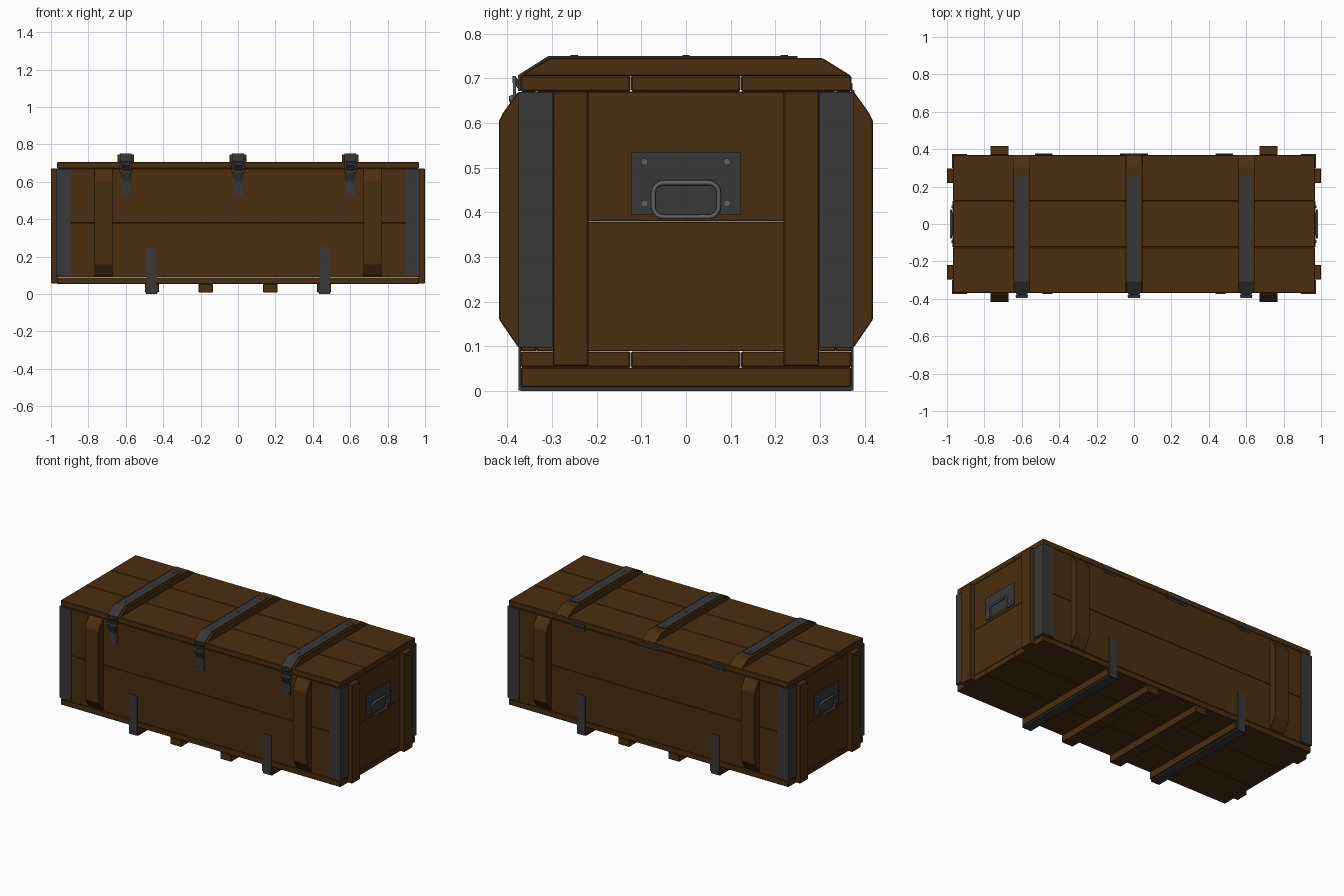
import bpy, bmesh, math
from mathutils import Vector

if "Cube" in bpy.data.objects:
    bpy.data.objects.remove(bpy.data.objects["Cube"])


def material(name, rgb):
    m = bpy.data.materials.new(name)
    m.diffuse_color = (*rgb, 1)
    m.use_nodes = True
    m.node_tree.nodes["Principled BSDF"].inputs["Base Color"].default_value = m.diffuse_color
    return m


WOOD = material("brown wood", (0.072, 0.027, 0.005))
IRON = material("dark iron", (0.040, 0.040, 0.041))
STEEL = material("worn steel", (0.12, 0.12, 0.12))


def finish(name, bm, mat, bevel=0.0):
    bmesh.ops.recalc_face_normals(bm, faces=bm.faces)
    me = bpy.data.meshes.new(name)
    bm.to_mesh(me)
    bm.free()
    me.materials.append(mat)
    ob = bpy.data.objects.new(name, me)
    bpy.context.collection.objects.link(ob)
    if bevel:
        mod = ob.modifiers.new("edge bevel", 'BEVEL')
        mod.width = bevel
        mod.segments = 1
    return ob


def box(name, x, y, z, mat=WOOD, bevel=0.0):
    """Box from (low, high) ranges on each axis."""
    bm = bmesh.new()
    bmesh.ops.create_cube(bm, size=1)
    for v in bm.verts:
        v.co = [sum(r) / 2 + c * abs(r[1] - r[0]) for r, c in zip((x, y, z), v.co)]
    return finish(name, bm, mat, bevel)


def prism(name, pts, x0, x1, mat=WOOD, bevel=0.0):
    """Outline in (y, z) extruded along x."""
    bm = bmesh.new()
    f = bm.faces.new([bm.verts.new((x0, y, z)) for y, z in pts])
    ext = bmesh.ops.extrude_face_region(bm, geom=[f])
    bmesh.ops.translate(bm, vec=(x1 - x0, 0, 0),
                        verts=[g for g in ext["geom"] if isinstance(g, bmesh.types.BMVert)])
    return finish(name, bm, mat, bevel)


def rod(name, a, b, r, mat=STEEL, sides=10):
    """Cylinder between two points."""
    a, b = Vector(a), Vector(b)
    d = b - a
    bm = bmesh.new()
    bmesh.ops.create_cone(bm, cap_ends=True, segments=sides, radius1=r, radius2=r, depth=d.length)
    bm.transform(d.to_track_quat('Z', 'Y').to_matrix().to_4x4())
    bmesh.ops.translate(bm, vec=(a + b) / 2, verts=bm.verts)
    ob = finish(name, bm, mat)
    for p in ob.data.polygons:
        p.use_smooth = len(p.vertices) == 4
    return ob


def wire(name, pts, r, mat=STEEL, cyclic=True):
    """Round wire along points."""
    cu = bpy.data.curves.new(name, 'CURVE')
    cu.dimensions = '3D'
    cu.bevel_depth = r
    cu.bevel_resolution = 2
    sp = cu.splines.new('POLY')
    sp.points.add(len(pts) - 1)
    for p, co in zip(sp.points, pts):
        p.co = (*co, 1)
    sp.use_cyclic_u = cyclic
    cu.materials.append(mat)
    ob = bpy.data.objects.new(name, cu)
    bpy.context.collection.objects.link(ob)
    return ob


def round_rect(w, h, r, n=4):
    """Rounded rectangle outline centred on the origin."""
    out = []
    for k, (sx, sy) in enumerate(((1, 1), (-1, 1), (-1, -1), (1, -1))):
        for i in range(n + 1):
            t = math.pi / 2 * (k + i / n)
            out.append((sx * (w / 2 - r) + r * math.cos(t), sy * (h / 2 - r) + r * math.sin(t)))
    return out


# Lid and floor boards
for i, (y0, y1) in enumerate(((-0.37, -0.124), (-0.123, 0.122), (0.123, 0.37))):
    box(f"lid_board_{i}", (-0.967, 0.967), (y0, y1), (0.671, 0.706), bevel=0.003)
    box(f"floor_board_{i}", (-0.967, 0.967), (y0, y1), (0.053, 0.089), bevel=0.003)

# Wall boards, two per wall
for i, z in enumerate(((0.09, 0.379), (0.38, 0.67))):
    for s, side in ((-1, "front"), (1, "back")):
        box(f"{side}_board_{i}", (-0.965, 0.965), sorted((s * 0.37, s * 0.335)), z, bevel=0.0015)
    for s, side in ((-1, "left"), (1, "right")):
        box(f"{side}_end_board_{i}", sorted((s * 0.966, s * 0.93)), (-0.334, 0.334), z, bevel=0.0015)

# Upright battens on the long walls, end battens, corner irons
for sx in (-1, 1):
    for sy in (-1, 1):
        prism("side_batten", [(sy * y, z) for y, z in (
            (0.369, 0.095), (0.377, 0.1), (0.418, 0.16), (0.418, 0.605), (0.41, 0.622),
            (0.377, 0.668), (0.369, 0.668))], sx * 0.67, sx * 0.768, bevel=0.002)
        box("end_batten", sorted((sx * 0.965, sx * 0.999)), sorted((sy * 0.218, sy * 0.298)),
            (0.056, 0.67), bevel=0.003)
        box("corner_iron_side", sorted((sx * 0.893, sx * 0.972)), sorted((sy * 0.369, sy * 0.375)),
            (0.098, 0.669), IRON)
        box("corner_iron_end", sorted((sx * 0.964, sx * 0.972)), sorted((sy * 0.299, sy * 0.375)),
            (0.098, 0.669), IRON)

# Skids underneath, outer ones wrapped by iron straps
for x in (-0.46, -0.173, 0.173, 0.46):
    box("skid", (x - 0.038, x + 0.038), (-0.369, 0.369), (0.009, 0.053), bevel=0.002)
for x in (-0.463, 0.463):
    prism("skid_strap", [(-0.375, 0.25), (-0.375, 0.002), (0.375, 0.002), (0.375, 0.25),
                         (0.369, 0.25), (0.369, 0.008), (-0.369, 0.008), (-0.369, 0.25)],
          x - 0.027, x + 0.027, IRON)
    box("strap_sole", (x - 0.03, x + 0.03), (-0.37, 0.37), (0, 0.009), IRON)

# Lid battens with iron straps and latches
for x in (-0.6, 0, 0.6):
    prism("lid_batten", [(-0.37, 0.705), (-0.306, 0.745), (0.306, 0.745), (0.37, 0.705)],
          x - 0.045, x + 0.045, bevel=0.002)
    prism("lid_strap", [(-0.376, 0.672), (-0.376, 0.707), (-0.308, 0.75), (0.25, 0.75),
                        (0.25, 0.744), (-0.306, 0.744), (-0.369, 0.704), (-0.369, 0.672)],
          x - 0.031, x + 0.031, IRON)
    for y in (-0.25, 0.0, 0.22):
        rod("strap_rivet", (x, y, 0.749), (x, y, 0.752), 0.008, IRON)
    box("latch_plate", (x - 0.026, x + 0.026), (-0.375, -0.369), (0.53, 0.664), IRON)
    prism("latch_lever", [(-0.374, 0.6), (-0.38, 0.615), (-0.39, 0.635), (-0.396, 0.65),
                          (-0.396, 0.66), (-0.388, 0.66), (-0.374, 0.635)],
          x - 0.024, x + 0.024, IRON)
    rod("latch_pivot", (x - 0.031, -0.389, 0.656), (x + 0.031, -0.389, 0.656), 0.007)
    wire("latch_loop", [(x + u, -0.384, 0.678 + v) for u, v in round_rect(0.062, 0.048, 0.008)],
         0.0035)
    prism("latch_hook", [(-0.375, 0.676), (-0.388, 0.69), (-0.388, 0.705), (-0.382, 0.705),
                         (-0.375, 0.695)], x - 0.02, x + 0.02, IRON)
    for s in (-1, 1):
        rod("latch_rivet", (x + s * 0.016, -0.374, 0.545), (x + s * 0.016, -0.377, 0.545), 0.005, IRON)

# Back hinges
for x, w in ((-0.484, 0.045), (0, 0.074), (0.484, 0.045)):
    box("hinge_leaf", (x - w, x + w), (0.369, 0.373), (0.653, 0.688), IRON)
    rod("hinge_knuckle", (x - w, 0.373, 0.67), (x + w, 0.373, 0.67), 0.0045, IRON)

# Carrying handles on both ends
for s in (-1, 1):
    box("handle_plate", sorted((s * 0.965, s * 0.971)), (-0.123, 0.122), (0.395, 0.535), IRON)
    for y in (-0.093, 0.092):
        for z in (0.42, 0.513):
            rod("plate_rivet", (s * 0.970, y, z), (s * 0.975, y, z), 0.008)
    rod("handle_pivot", (s * 0.974, -0.062, 0.466), (s * 0.974, 0.062, 0.466), 0.006, IRON)
    wire("handle_ring", [(s * 0.979, u, 0.428 + v) for u, v in round_rect(0.146, 0.076, 0.022)],
         0.005)
